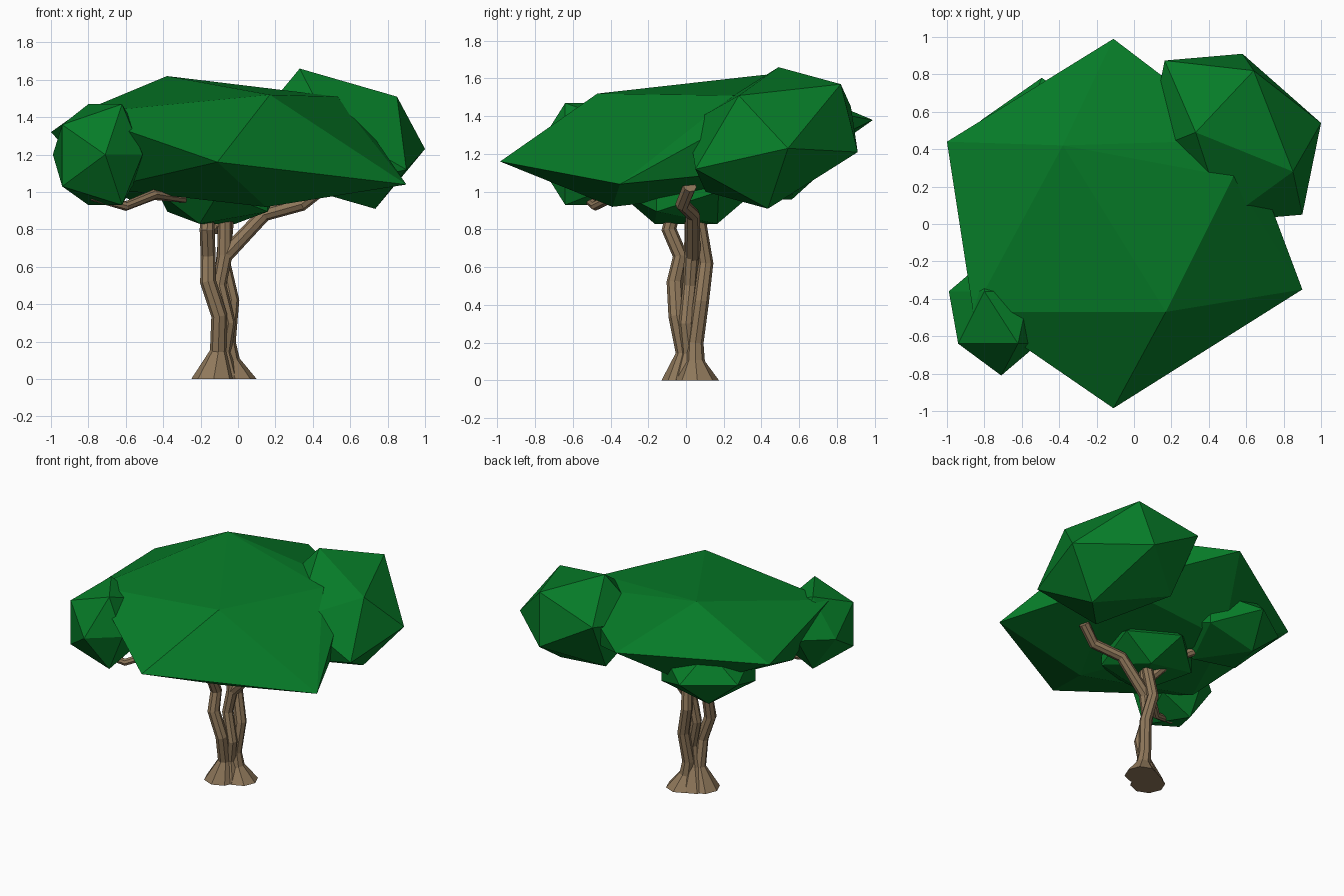
import bpy, bmesh, math
from mathutils import Vector, Matrix

cube = bpy.data.objects.get("Cube")
if cube:
    bpy.data.objects.remove(cube, do_unlink=True)


def material(name, rgb):
    mat = bpy.data.materials.new(name)
    mat.use_nodes = True
    mat.diffuse_color = (*rgb, 1)
    mat.node_tree.nodes["Principled BSDF"].inputs["Base Color"].default_value = (*rgb, 1)
    return mat


LEAF = material("leaf green", (0.002, 0.2, 0.021))
BARK = material("bark brown", (0.28, 0.19, 0.105))


def finish(name, bm, mat):
    bmesh.ops.recalc_face_normals(bm, faces=bm.faces)
    mesh = bpy.data.meshes.new(name)
    bm.to_mesh(mesh)
    bm.free()
    mesh.materials.append(mat)
    obj = bpy.data.objects.new(name, mesh)
    bpy.context.collection.objects.link(obj)


def clump(name, points):
    """Faceted foliage: the convex skin around a few corner points."""
    bm = bmesh.new()
    for p in points:
        bm.verts.new(p)
    bmesh.ops.convex_hull(bm, input=bm.verts)
    loose = [v for v in bm.verts if not v.link_faces]
    bmesh.ops.delete(bm, geom=loose, context='VERTS')
    finish(name, bm, LEAF)


def opposite(centre, half):
    """Add the point mirrored through the centre for each corner."""
    c = Vector(centre)
    return [Vector(p) for p in half] + [2 * c - Vector(p) for p in half]


def ico(centre, radii, turn):
    """Edge-up icosahedron corners, stretched and turned about z."""
    g = (1 + math.sqrt(5)) / 2
    rot = Matrix.Rotation(math.radians(turn), 3, 'Z')
    pts = []
    for a in (-1, 1):
        for b in (-g, g):
            for p in ((0, a, b), (a, b, 0), (b, 0, a)):
                q = Vector([v * r / g for v, r in zip(p, radii)])
                pts.append(Vector(centre) + rot @ q)
    return pts


def tube(name, path, sides=8):
    """Faceted limb through (x, y, z, radius) stations."""
    bm = bmesh.new()
    pts = [Vector(p[:3]) for p in path]
    rings = []
    for i, p in enumerate(pts):
        d = (pts[min(i + 1, len(pts) - 1)] - pts[max(i - 1, 0)]).normalized()
        if i == 0 and p.z == 0:
            d = Vector((0, 0, 1))
        side = d.cross(Vector((0, 1, 0))).normalized()
        up = d.cross(side)
        ring = []
        for k in range(sides):
            t = math.tau * k / sides
            ring.append(bm.verts.new(p + path[i][3] * (side * math.cos(t) + up * math.sin(t))))
        rings.append(ring)
    for a, b in zip(rings, rings[1:]):
        for k in range(sides):
            n = (k + 1) % sides
            bm.faces.new((a[k], a[n], b[n], b[k]))
    bm.faces.new(rings[0])
    bm.faces.new(rings[-1])
    finish(name, bm, BARK)


# Foliage
clump("main_canopy", [
    (-.11, .99, 1.38), (-.11, -.985, 1.16), (-.38, .42, 1.62), (.15, -.39, .92),
    (.17, -.47, 1.52), (-.39, .48, 1.02), (.53, .25, 1.51), (-.72, -.24, 1.02),
    (-.86, -.47, 1.42), (.6, .45, 1.48), (.9, -.35, 1.04), (-1, .44, 1.32),
    (.55, .45, 1.12)])
clump("back_left_clump", opposite((.532, .462, 1.285), [
    (.33, .49, 1.66), (.64, .82, 1.57), (1, .54, 1.23),
    (.85, .28, 1.51), (.9, .05, 1.12), (.58, .91, 1.21)]))
clump("front_right_clump", opposite((-.75, -.5, 1.2), [
    (-.71, -.81, 1.2), (-.94, -.64, 1.36), (-.94, -.64, 1.03),
    (-.51, -.64, 1.2)]) + opposite((-.71, -.5, 1.2), [
    (-.62, -.64, 1.47), (-.62, -.64, .93)]))
clump("under_clump", ico((-.11, 0, 1), (.31, .31, .17), -30))
clump("back_right_clump", ico((-.46, .39, 1.16), (.32, .34, .2), 35))

# Twisting stems with flared roots
tube("right_stem", [
    (-.13, -.01, 0, .12), (-.105, -.01, .15, .045), (-.10, -.05, .34, .043),
    (-.16, -.06, .52, .043), (-.16, -.03, .66, .04), (-.165, -.09, .8, .04),
    (-.16, -.06, .92, .037)])
tube("left_stem", [
    (-.015, .06, 0, .115), (-.04, .05, .1, .05), (-.055, .05, .2, .043),
    (-.035, .08, .42, .042), (-.08, .105, .62, .04), (-.06, .07, .84, .037),
    (-.06, .05, .95, .03)])
tube("middle_stem", [
    (-.09, .03, 0, .11), (-.08, .02, .15, .045), (-.05, 0, .3, .038),
    (-.1, .02, .5, .038), (-.07, .03, .66, .04), (-.07, .03, .95, .037)])

# Branches
tube("left_branch", [
    (-.07, .035, .66, .042), (.14, .035, .88, .038),
    (.34, -.02, .935, .037), (.46, .02, 1.03, .037)])
tube("front_right_branch", [
    (-.165, -.07, .84, .035), (-.28, -.2, .97, .03), (-.45, -.36, .985, .028),
    (-.6, -.48, .925, .026), (-.78, -.54, .975, .022)])
tube("back_right_branch", [
    (-.1, .05, .8, .035), (-.22, .17, .95, .034), (-.36, .29, 1.02, .032),
    (-.46, .38, 1.1, .028)])
